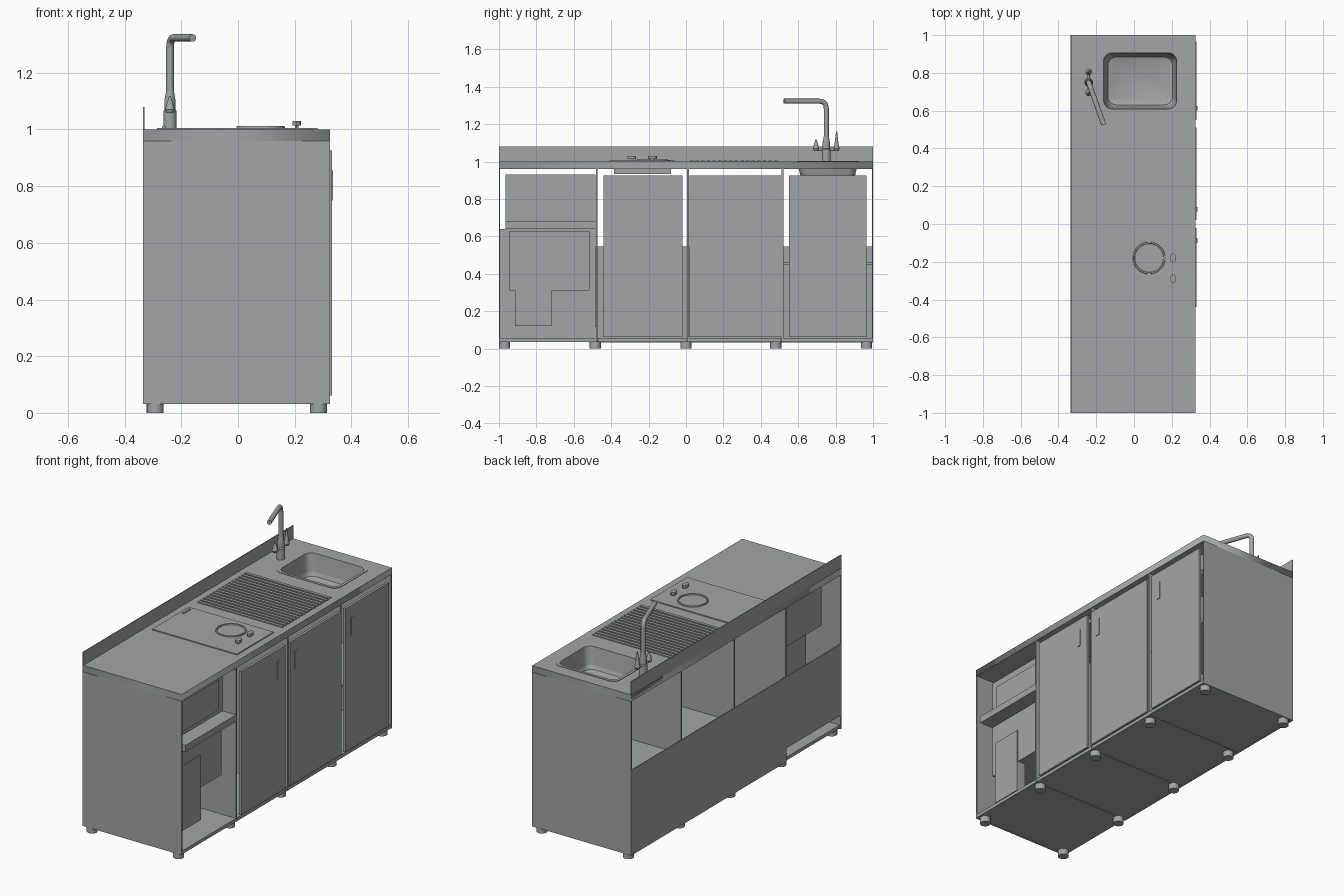
import bpy, bmesh, math
from mathutils import Vector

if "Cube" in bpy.data.objects:
    bpy.data.objects.remove(bpy.data.objects["Cube"])

steel = bpy.data.materials.new("brushed_steel_grey")
steel.diffuse_color = (0.36, 0.38, 0.38, 1)
steel.use_nodes = True
steel.node_tree.nodes["Principled BSDF"].inputs["Base Color"].default_value = steel.diffuse_color


def finish(name, bm, smooth=False):
    bmesh.ops.recalc_face_normals(bm, faces=bm.faces)
    me = bpy.data.meshes.new(name)
    bm.to_mesh(me)
    bm.free()
    ob = bpy.data.objects.new(name, me)
    bpy.context.collection.objects.link(ob)
    me.materials.append(steel)
    if smooth:
        bpy.context.view_layer.objects.active = ob
        ob.select_set(True)
        bpy.ops.object.shade_smooth_by_angle(angle=math.radians(35))
        ob.select_set(False)
    return ob


def add_box(bm, x, y, z):
    vs = bmesh.ops.create_cube(bm, size=1)["verts"]
    for v in vs:
        v.co = [a[0] + (c + 0.5) * (a[1] - a[0]) for a, c in zip((x, y, z), v.co)]


def box(name, x, y, z):
    bm = bmesh.new()
    add_box(bm, x, y, z)
    return finish(name, bm)


def loft(bm, rings, cap_start=True, cap_end=True):
    loops = [[bm.verts.new(p) for p in r] for r in rings]
    n = len(loops[0])
    for a, b in zip(loops, loops[1:]):
        for i in range(n):
            bm.faces.new((a[i], a[(i + 1) % n], b[(i + 1) % n], b[i]))
    if cap_start:
        bm.faces.new(loops[0])
    if cap_end:
        bm.faces.new(loops[-1])


def lathe(name, cx, cy, profile, n=20, sy=1.0):
    # Upright turned part from (radius, height) pairs
    rings = [[(cx + r * math.cos(2 * math.pi * i / n), cy + sy * r * math.sin(2 * math.pi * i / n), z)
              for i in range(n)] for r, z in profile]
    bm = bmesh.new()
    loft(bm, rings)
    return finish(name, bm, True)


def rounded(x, y, r, z, inset=0.0, seg=6):
    x0, x1, y0, y1 = x[0] + inset, x[1] - inset, y[0] + inset, y[1] - inset
    corners = ((x1 - r, y1 - r), (x0 + r, y1 - r), (x0 + r, y0 + r), (x1 - r, y0 + r))
    return [(cx + r * math.cos(math.pi / 2 * (k + i / seg)), cy + r * math.sin(math.pi / 2 * (k + i / seg)), z)
            for k, (cx, cy) in enumerate(corners) for i in range(seg + 1)]


def tube(name, pts, r):
    cu = bpy.data.curves.new(name, 'CURVE')
    cu.dimensions = '3D'
    cu.bevel_depth, cu.bevel_resolution, cu.use_fill_caps = r, 4, True
    sp = cu.splines.new('POLY')
    sp.points.add(len(pts) - 1)
    for p, co in zip(sp.points, pts):
        p.co = (*co, 1)
        p.radius = 1
    to_mesh(name, cu, True)


def to_mesh(name, cu, smooth):
    tmp = bpy.data.objects.new("tmp", cu)
    bpy.context.collection.objects.link(tmp)
    dg = bpy.context.evaluated_depsgraph_get()
    me = bpy.data.meshes.new_from_object(tmp.evaluated_get(dg))
    bpy.data.objects.remove(tmp)
    bm = bmesh.new()
    bm.from_mesh(me)
    bmesh.ops.remove_doubles(bm, verts=bm.verts, dist=1e-5)
    finish(name, bm, smooth)


BACK, FRONT = -0.335, 0.325
SINK_X, SINK_Y = (-0.165, 0.23), (0.605, 0.91)

# Worktop slab with a rounded sink opening
cu = bpy.data.curves.new("worktop", 'CURVE')
cu.dimensions, cu.fill_mode, cu.extrude = '2D', 'BOTH', 0.02
outer = [(BACK, -1, 0), (FRONT, -1, 0), (FRONT, 1, 0), (BACK, 1, 0)]
for loop in (outer, rounded(SINK_X, SINK_Y, 0.045, 0)):
    sp = cu.splines.new('POLY')
    sp.points.add(len(loop) - 1)
    for p, co in zip(sp.points, loop):
        p.co = (*co, 1)
    sp.use_cyclic_u = True
to_mesh("worktop", cu, False)
for v in bpy.data.objects["worktop"].data.vertices:
    v.co.z += 0.98
box("backsplash", (BACK, BACK + 0.005), (-1, 1), (0.96, 1.08))

# Sink basin with a thin raised rim
bm = bmesh.new()
steps = ((-0.012, 1.0), (-0.012, 1.003), (0.004, 1.003), (0.008, 0.97), (0.02, 0.88), (0.035, 0.87))
loft(bm, [rounded(SINK_X, SINK_Y, 0.045, z, i) for i, z in steps], cap_start=False)
finish("sink_basin", bm, True)
bm = bmesh.new()
loft(bm, [rounded(SINK_X, SINK_Y, 0.045, z, i) for i, z in ((-0.002, 0.961), (0.005, 0.93), (0.03, 0.866))],
     cap_start=False)
finish("sink_shell", bm, True)

# Drainer slats
bm = bmesh.new()
for i in range(16):
    y = 0.03 + i * 0.03
    add_box(bm, (-0.285, 0.28), (y - 0.009, y + 0.009), (0.999, 1.006))
finish("drainer_slats", bm)

# Cooktop, burner ring and knobs
box("cooktop_plate", (-0.285, 0.28), (-0.41, -0.06), (0.999, 1.006))
box("cooktop_body", (-0.25, 0.25), (-0.385, -0.08), (0.935, 0.961))
box("cooktop_strip", (-0.268, -0.256), (-0.15, -0.08), (1.005, 1.01))
bm = bmesh.new()
circle = lambda r, z: [(0.08 + r * math.cos(a * math.pi / 20), -0.18 + r * math.sin(a * math.pi / 20), z)
                       for a in range(40)]
loft(bm, [circle(r, z) for r, z in ((0.086, 1.005), (0.084, 1.012), (0.077, 1.012), (0.075, 1.005))], False, False)
finish("burner_ring", bm, True)
for i, y in enumerate((-0.18, -0.29)):
    lathe(f"knob_{i}", 0.207, y, ((0.006, 1.005), (0.006, 1.014), (0.015, 1.014), (0.015, 1.03)), 16, 1.6)

# End walls, dividers and low back panel
for name, y in (("front_end_wall", (-1, -0.994)), ("rear_end_wall", (0.994, 1))):
    box(name, (BACK, FRONT), y, (0.032, 0.96))
dividers = (-0.477, 0.01, 0.515)
for i, y in enumerate(dividers):
    box(f"divider_{i}", (BACK + 0.004, FRONT), (y - 0.005, y + 0.005), (0.035, 0.96))
box("back_panel", (BACK, BACK + 0.006), (-0.48, 1), (0.032, 0.545))
box("back_panel_raised", (BACK, BACK + 0.006), (-1, -0.48), (0.115, 0.545))

# Cabinet floors
edges = (-1, *dividers, 1)
for i in range(4):
    box(f"cabinet_floor_{i}", (BACK + 0.006, FRONT), (edges[i] + 0.006, edges[i + 1] - 0.006), (0.036, 0.056))

# Shelves in the two sink-side cabinets
for i in (2, 3):
    box(f"cabinet_shelf_{i}", (BACK + 0.01, 0.31), (edges[i] + 0.005, edges[i + 1] - 0.005), (0.448, 0.46))

# Doors with handle plates
for i, (y0, y1, h) in enumerate(((-0.44, -0.02, -0.1), (0.02, 0.51, 0.065), (0.55, 0.965, 0.6))):
    box(f"door_{i}", (0.316, 0.331), (y0, y1), (0.062, 0.925))
    box(f"door_handle_{i}", (0.33, 0.335), (h, h + 0.025), (0.75, 0.855))

# Open appliance bay
BAY = (-0.965, -0.484)
box("bay_shelf", (-0.228, FRONT), BAY, (0.64, 0.68))
box("upper_appliance", (-0.228, 0.235), BAY, (0.68, 0.93))
box("upper_appliance_window", (0.234, 0.243), (-0.92, -0.53), (0.705, 0.885))
box("lower_appliance", (-0.1, 0.25), (-0.945, -0.515), (0.31, 0.63))
box("lower_appliance_plate", (0.2, 0.257), (-0.915, -0.72), (0.12, 0.51))
box("bay_inner_back", (-0.1, -0.095), (-0.994, -0.484), (0.056, 0.64))

# Feet
for i, y in enumerate((-0.97, -0.485, 0, 0.48, 0.965)):
    for side, x in (("back", -0.292), ("front", 0.284)):
        lathe(f"{side}_foot_{i}", x, y, ((0.03, 0), (0.03, 0.037)), 20)

# Tap body, bent spout and two side handles
TX, TY = -0.24, 0.75
lathe("tap_body", TX, TY, ((0.023, 0.999), (0.023, 1.065), (0.019, 1.07), (0.02, 1.1), (0.014, 1.135)))
tip = Vector((-0.16, 0.525, 1.323))
corner = Vector((TX, TY, 1.323))
a = corner - Vector((0, 0, 0.04))
b = corner + (tip - corner).normalized() * 0.04
bend = [a.lerp(corner, t).lerp(corner.lerp(b, t), t) for t in (k / 6 for k in range(7))]
tube("tap_spout", [Vector((TX, TY, 1.12)), *bend, tip], 0.0135)
tube("tap_crossbar", [(TX, 0.695, 1.064), (TX, 0.805, 1.064)], 0.007)
for i, (y, top) in enumerate(((0.695, 1.118), (0.805, 1.16))):
    lathe(f"tap_handle_{i}", TX, y, ((0.012, 1.058), (0.017, 1.07), (0.012, 1.09), (0.003, top)), 14)
